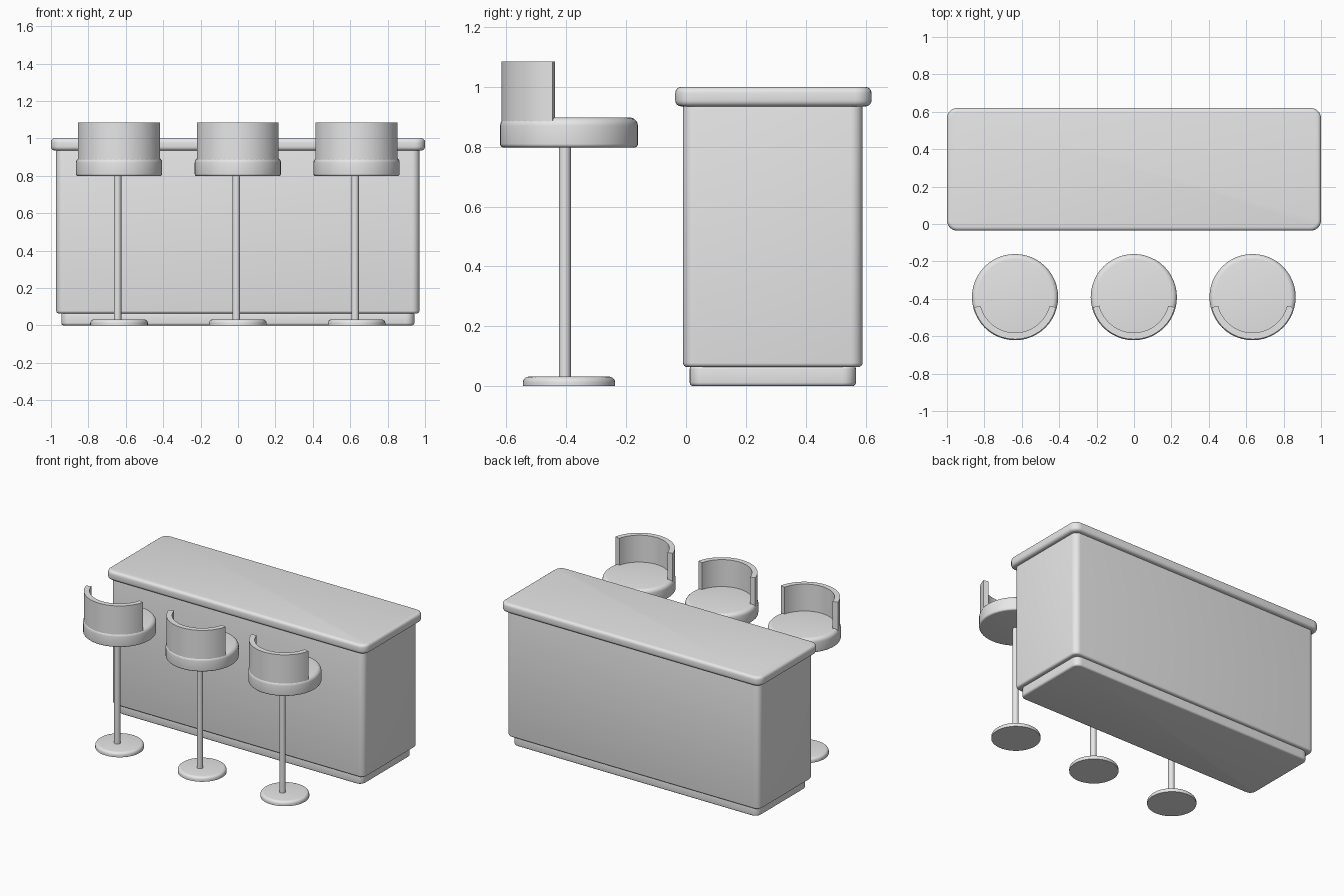
import bpy, bmesh
from math import cos, sin, radians
from mathutils import Vector

if "Cube" in bpy.data.objects:
    bpy.data.objects.remove(bpy.data.objects["Cube"], do_unlink=True)

grey = bpy.data.materials.new("plain_grey")
grey.use_nodes = True
grey.diffuse_color = (0.8, 0.8, 0.8, 1)
grey.node_tree.nodes["Principled BSDF"].inputs["Base Color"].default_value = (0.8, 0.8, 0.8, 1)


def finish(name, bm, location):
    """Turn a bmesh into a smooth object with crisp edges."""
    bmesh.ops.recalc_face_normals(bm, faces=bm.faces)
    mesh = bpy.data.meshes.new(name)
    bm.to_mesh(mesh)
    bm.free()
    mesh.materials.append(grey)
    mesh.shade_smooth()
    mesh.set_sharp_from_angle(angle=radians(35))
    obj = bpy.data.objects.new(name, mesh)
    obj.location = location
    bpy.context.collection.objects.link(obj)


def rounded_box(name, x, y, z, corner, rim):
    """Box given by ranges, with rounded upright corners and softened rims."""
    bm = bmesh.new()
    bmesh.ops.create_cube(bm, size=1)
    size = Vector((x[1] - x[0], y[1] - y[0], z[1] - z[0]))
    bmesh.ops.scale(bm, vec=size, verts=bm.verts)
    upright = [e for e in bm.edges if abs(e.verts[0].co.z - e.verts[1].co.z) > 1e-4]
    bmesh.ops.bevel(bm, geom=upright, offset=corner, segments=6, profile=0.5, affect='EDGES')
    rims = [e for e in bm.edges if abs(e.verts[0].co.z - e.verts[1].co.z) < 1e-4]
    bmesh.ops.bevel(bm, geom=rims, offset=rim, segments=4, profile=0.5, affect='EDGES')
    finish(name, bm, (sum(x) / 2, sum(y) / 2, sum(z) / 2))


def rounded_corner(r, z, b, top):
    """Quarter-circle of profile points for a disc edge."""
    steps = [radians(a) for a in range(0, 91, 18)]
    if top:
        return [(r - b + b * cos(a), z - b + b * sin(a)) for a in steps]
    return [(r - b + b * sin(a), z + b - b * cos(a)) for a in steps]


def disc(name, r, z0, z1, low, high, location):
    """Lathed disc with its own rounding on the lower and upper edge."""
    profile = [(0, z0)]
    profile += rounded_corner(r, z0, low, False) if low else [(r, z0)]
    profile += rounded_corner(r, z1, high, True) if high else [(r, z1)]
    profile.append((0, z1))
    bm = bmesh.new()
    verts = [bm.verts.new((px, 0, pz)) for px, pz in profile]
    edges = [bm.edges.new(pair) for pair in zip(verts, verts[1:])]
    bmesh.ops.spin(bm, geom=verts + edges, cent=(0, 0, 0), axis=(0, 0, 1),
                   angle=radians(360), steps=48)
    bmesh.ops.remove_doubles(bm, verts=bm.verts, dist=1e-5)
    finish(name, bm, location)


def curved_back(name, inner, outer, z0, z1, start, location):
    """Upright curved band wrapping the front of a seat."""
    bm = bmesh.new()
    a = radians(180 + start)
    verts = [bm.verts.new((r * cos(a), r * sin(a), z))
             for r, z in ((inner, z0), (outer, z0), (outer, z1), (inner, z1))]
    edges = [bm.edges.new((verts[i], verts[(i + 1) % 4])) for i in range(4)]
    bmesh.ops.spin(bm, geom=verts + edges, cent=(0, 0, 0), axis=(0, 0, 1),
                   angle=radians(180 - 2 * start), steps=28)
    bmesh.ops.holes_fill(bm, edges=[e for e in bm.edges if e.is_boundary], sides=4)
    finish(name, bm, location)


# Bar counter
rounded_box("counter_plinth", (-0.945, 0.943), (0.012, 0.568), (0, 0.07), 0.045, 0.013)
rounded_box("counter_body", (-0.972, 0.97), (-0.01, 0.59), (0.064, 0.945), 0.04, 0.014)
rounded_box("counter_top", (-1, 1), (-0.036, 0.62), (0.935, 1), 0.055, 0.02)

# Row of three stools
for label, x in (("right", -0.636), ("middle", -0.001), ("left", 0.634)):
    centre = (x, -0.391, 0)
    disc(label + "_stool_base", 0.154, 0, 0.032, 0, 0.02, centre)
    disc(label + "_stool_post", 0.02, 0.02, 0.82, 0, 0, (x - 0.008, -0.405, 0))
    disc(label + "_stool_seat", 0.2305, 0.798, 0.898, 0.012, 0.028, centre)
    curved_back(label + "_stool_back", 0.19, 0.2255, 0.885, 1.085, 14, centre)
